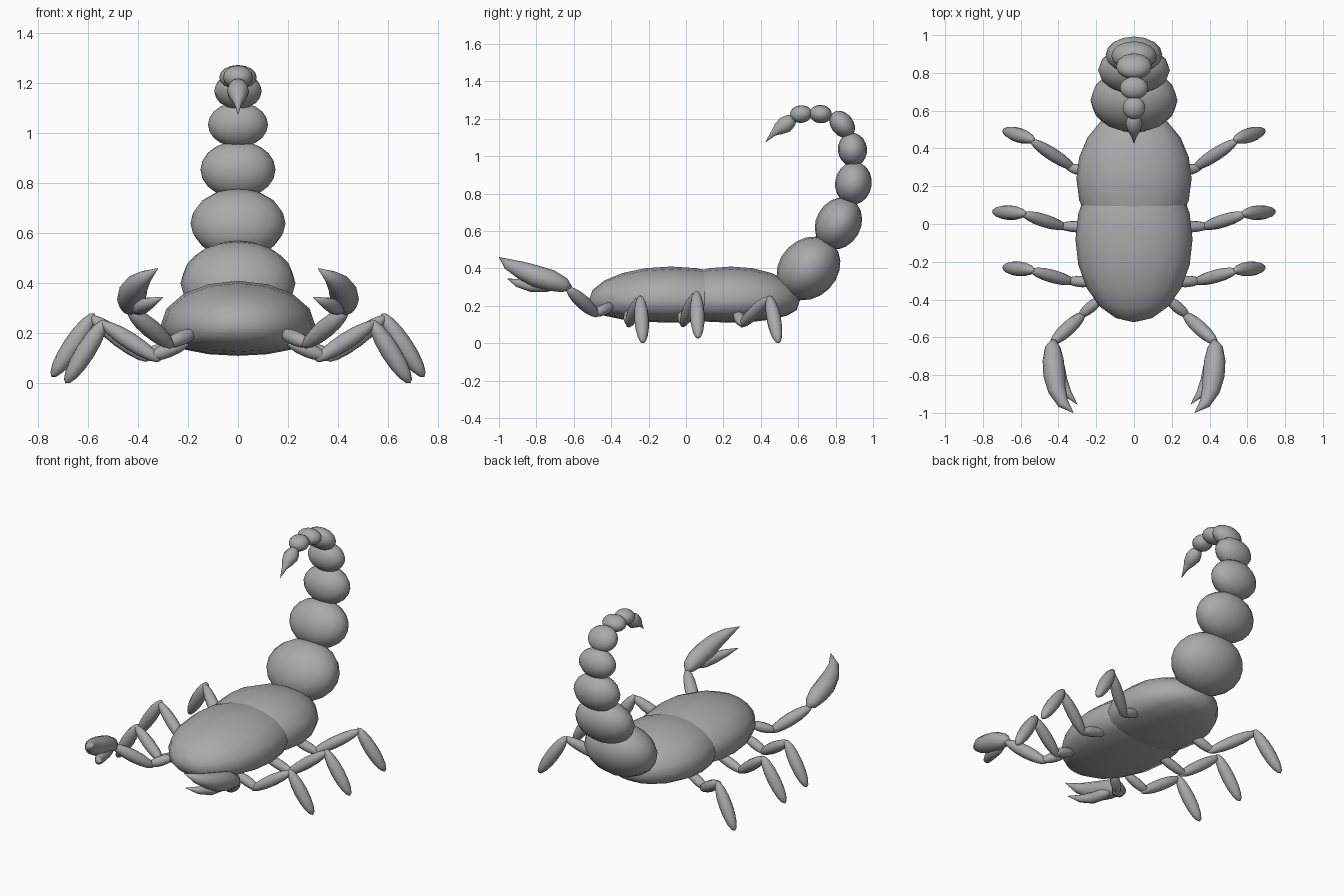
import bpy, bmesh
from mathutils import Vector, Matrix

cube = bpy.data.objects.get("Cube")
if cube:
    bpy.data.objects.remove(cube, do_unlink=True)

shell = bpy.data.materials.new("shell_grey")
shell.use_nodes = True
GREY = (0.4, 0.4, 0.4, 1)
shell.diffuse_color = GREY
shell.node_tree.nodes["Principled BSDF"].inputs["Base Color"].default_value = GREY


def finish(bm, name):
    bmesh.ops.recalc_face_normals(bm, faces=bm.faces)
    for f in bm.faces:
        f.smooth = True
    mesh = bpy.data.meshes.new(name)
    bm.to_mesh(mesh)
    bm.free()
    mesh.materials.append(shell)
    obj = bpy.data.objects.new(name, mesh)
    bpy.context.collection.objects.link(obj)
    return obj


def frame(center, axis):
    """Local z runs along the axis, local x stays level."""
    z = Vector(axis).normalized()
    x = Vector((1, 0, 0)) if abs(z.x) < 1e-4 else z.cross(Vector((0, 0, 1))).normalized()
    y = z.cross(x)
    return Matrix.Translation(center) @ Matrix((x, y, z)).transposed().to_4x4()


def ellipsoid(name, center, axis, radii, sides=16, shape=None):
    bm = bmesh.new()
    bmesh.ops.create_uvsphere(bm, u_segments=sides, v_segments=sides // 2 + 2, radius=1)
    bm.transform(Matrix.Diagonal((*radii, 1)))
    bm.transform(frame(center, axis))
    if shape:
        for v in bm.verts:
            v.co = shape(v.co)
    return finish(bm, name)


def limb(name, a, b, r):
    a, b = Vector(a), Vector(b)
    return ellipsoid(name, (a + b) / 2, b - a, (r, r, (b - a).length / 2), 12)


def loft(name, stations, sides=12, flat=1.0):
    """Tapered skin through (point, radius) stations, closed at both ends."""
    bm = bmesh.new()
    pts = [Vector(p) for p, r in stations]
    rings = []
    for i, (p, r) in enumerate(stations):
        d = pts[min(i + 1, len(pts) - 1)] - pts[max(i - 1, 0)]
        ring = bmesh.ops.create_circle(bm, segments=sides, radius=1)["verts"]
        m = frame(p, d) @ Matrix.Diagonal((r, r * flat, r, 1))
        bmesh.ops.transform(bm, matrix=m, verts=ring)
        rings.append(ring)
    for lo, hi in zip(rings, rings[1:]):
        for k in range(sides):
            n = (k + 1) % sides
            bm.faces.new((lo[k], lo[n], hi[n], hi[k]))
    bm.faces.new(rings[0])
    bm.faces.new(rings[-1])
    return finish(bm, name)


# Body: two overlapping shells with a flattened belly
MID = 0.23


def belly(co):
    h = co.z - MID
    if h < 0:
        h = -0.12 * min(1, -h / 0.18) ** 0.7
    return Vector((co.x, co.y, MID + h))


ellipsoid("front_body", (0, -0.08, MID), (0, 1, 0), (0.31, 0.18, 0.44), 16, belly)
ellipsoid("rear_body", (0, 0.24, MID), (0, 1, 0), (0.305, 0.18, 0.37), 16, belly)

# Tail: y, z, axis y, axis z, half width, half depth, half length
TAIL = [
    (0.655, 0.40, 0.70, 0.70, 0.23, 0.155, 0.185),
    (0.815, 0.64, 0.50, 0.87, 0.19, 0.12, 0.145),
    (0.895, 0.855, 0.15, 1, 0.15, 0.098, 0.115),
    (0.89, 1.035, -0.1, 1, 0.12, 0.078, 0.09),
    (0.835, 1.17, -0.6, 0.75, 0.095, 0.06, 0.08),
    (0.72, 1.225, -1, 0.1, 0.075, 0.049, 0.06),
    (0.615, 1.225, -1, -0.1, 0.06, 0.047, 0.06),
]
for i, (y, z, dy, dz, w, d, l) in enumerate(TAIL):
    ellipsoid(f"tail_segment_{i + 1}", (0, y, z), (0, dy, dz), (w, d, l))

loft("stinger", [((0, 0.58, 1.205), 0.018), ((0, 0.56, 1.19), 0.036),
                 ((0, 0.53, 1.168), 0.045), ((0, 0.495, 1.145), 0.033),
                 ((0, 0.465, 1.12), 0.015), ((0, 0.425, 1.075), 0.001)])

# Legs: hip, ankle and toe positions; y of hip, knee, ankle, toe
LEGS = {
    "front": ((-0.31, -0.30, -0.245, -0.23), 0.54, 0.69, 0),
    "middle": ((-0.02, -0.01, 0.055, 0.065), 0.585, 0.745, 0.025),
    "rear": ((0.27, 0.30, 0.445, 0.495), 0.54, 0.69, 0),
}
for side, s in (("left", 1), ("right", -1)):
    for name, ((y0, y1, y2, y3), ankle, toe, lift) in LEGS.items():
        knee = ankle - 0.2
        limb(f"{side}_{name}_hip", (s * 0.19, y0, 0.17), (s * (knee + 0.02), y1, 0.1), 0.03)
        limb(f"{side}_{name}_thigh", (s * (knee - 0.03), y1 - 0.01, 0.09),
             (s * (ankle + 0.01), y2, 0.245 + lift), 0.035)
        limb(f"{side}_{name}_foot", (s * (ankle - 0.01), y2, 0.255 + lift),
             (s * toe, y3, lift), 0.039)

    # Pincer arm
    limb(f"{side}_arm_base", (s * 0.17, -0.39, 0.205), (s * 0.29, -0.49, 0.155), 0.03)
    limb(f"{side}_forearm", (s * 0.26, -0.47, 0.145), (s * 0.44, -0.635, 0.295), 0.038)

    # Claw with a large finger and a small thumb
    loft(f"{side}_claw", [((s * 0.425, -0.615, 0.295), 0.012),
                          ((s * 0.43, -0.65, 0.31), 0.04),
                          ((s * 0.428, -0.72, 0.335), 0.056),
                          ((s * 0.422, -0.80, 0.358), 0.058),
                          ((s * 0.407, -0.88, 0.39), 0.048),
                          ((s * 0.375, -0.95, 0.422), 0.03),
                          ((s * 0.32, -1.0, 0.46), 0.001)])
    loft(f"{side}_thumb", [((s * 0.41, -0.68, 0.305), 0.015),
                           ((s * 0.40, -0.75, 0.305), 0.032),
                           ((s * 0.385, -0.83, 0.308), 0.033),
                           ((s * 0.35, -0.90, 0.322), 0.022),
                           ((s * 0.30, -0.955, 0.345), 0.001)])
